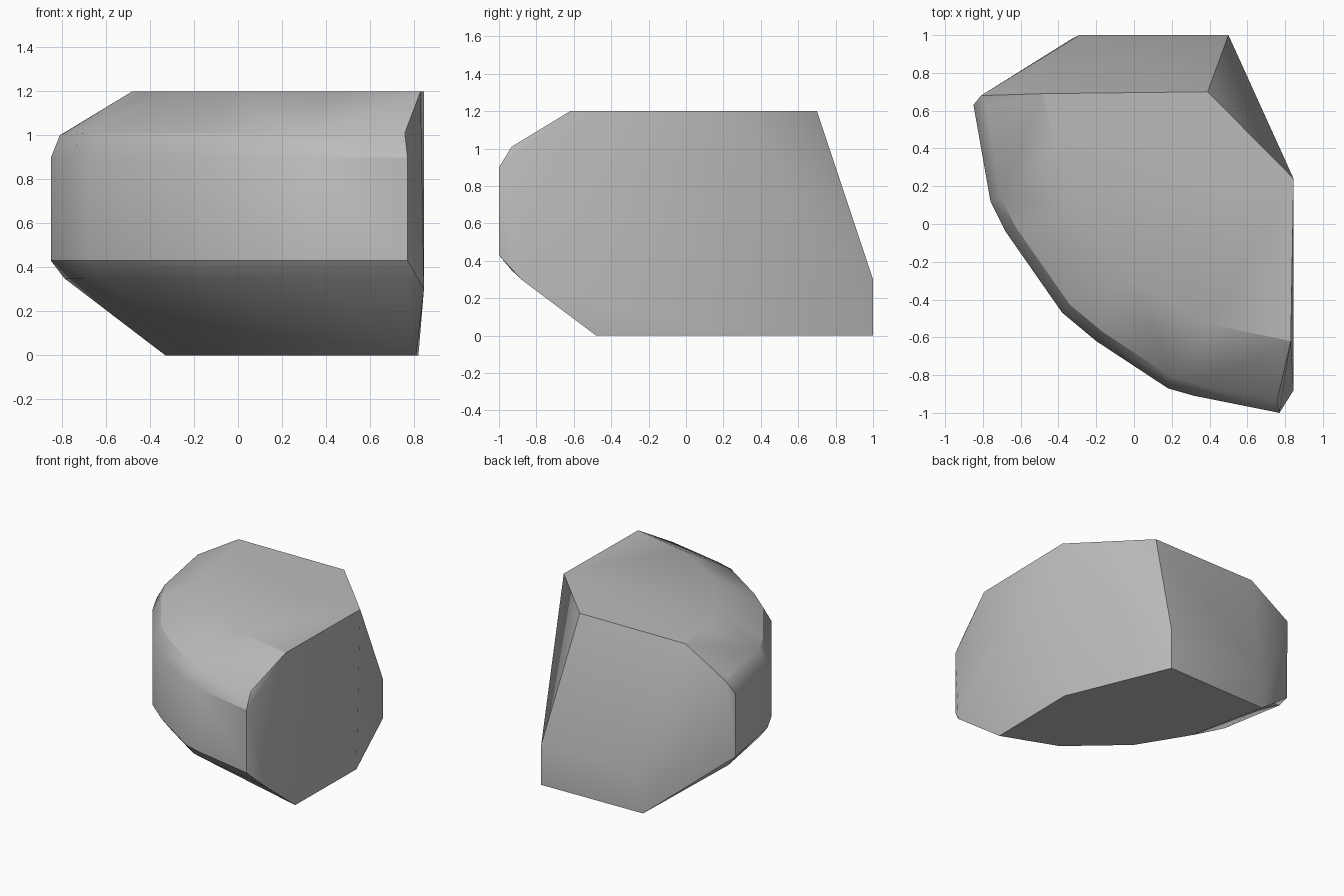
import bpy
import bmesh
import math
from mathutils import Vector

default_cube = bpy.data.objects.get("Cube")
if default_cube:
    bpy.data.objects.remove(default_cube, do_unlink=True)


def flat_material(name, color):
    mat = bpy.data.materials.new(name)
    mat.use_nodes = True
    mat.diffuse_color = color
    mat.node_tree.nodes["Principled BSDF"].inputs["Base Color"].default_value = color
    return mat


def at_height(outline, z):
    return [Vector((x, y, z)) for x, y in outline]


def shrink(outline, factor, pivot):
    pivot = Vector(pivot)
    return [pivot + (Vector(p) - pivot) * factor for p in outline]


# Rounded front of the boulder, from the right end to the left end
belly = [(-.85, .63), (-.76, .12), (-.68, -.04), (-.47, -.34), (-.38, -.47),
         (-.2, -.62), (.18, -.87), (.32, -.91), (.77, -1)]
eased_belly = shrink(belly, .955, (.5, .5))

# Flat crown and flat foot
crown = [(-.48, .69), (-.42, .4), (-.31, .08), (0, -.3), (.4, -.53),
         (.83, -.62), (.845, .24), (.39, .7)]
foot = [(-.33, .98), (-.2, .38), (.02, .02), (.4, -.32),
        (.81, -.48), (.82, .23), (.5, 1)]

# Stacked outlines
points = at_height(foot, 0) + at_height(eased_belly, .35)
points += at_height(belly, .43) + at_height(belly, .9)
points += at_height(eased_belly, 1.01) + at_height(crown, 1.2)

# Broken corners at the back and at the left end
points += at_height([(-.29, 1), (.5, 1)], .3)
points += [Vector((-.81, .68, 1)), Vector((.845, -.88, .3))]

# Wrap the outlines in one faceted skin
bm = bmesh.new()
for p in points:
    bm.verts.new(p)
hull = bmesh.ops.convex_hull(bm, input=bm.verts[:])
inside = {g for g in hull["geom_interior"] + hull["geom_unused"]
          if isinstance(g, bmesh.types.BMVert)}
bmesh.ops.delete(bm, geom=list(inside), context="VERTS")
bmesh.ops.dissolve_limit(bm, angle_limit=math.radians(2),
                         verts=bm.verts[:], edges=bm.edges[:])
bmesh.ops.recalc_face_normals(bm, faces=bm.faces[:])

mesh = bpy.data.meshes.new("boulder")
bm.to_mesh(mesh)
bm.free()
mesh.materials.append(flat_material("stone grey", (.5, .5, .5, 1)))
boulder = bpy.data.objects.new("boulder", mesh)
bpy.context.collection.objects.link(boulder)

# Soft facets with crisp breaks
bpy.ops.object.select_all(action="DESELECT")
boulder.select_set(True)
bpy.context.view_layer.objects.active = boulder
bpy.ops.object.shade_smooth_by_angle(angle=math.radians(30))
